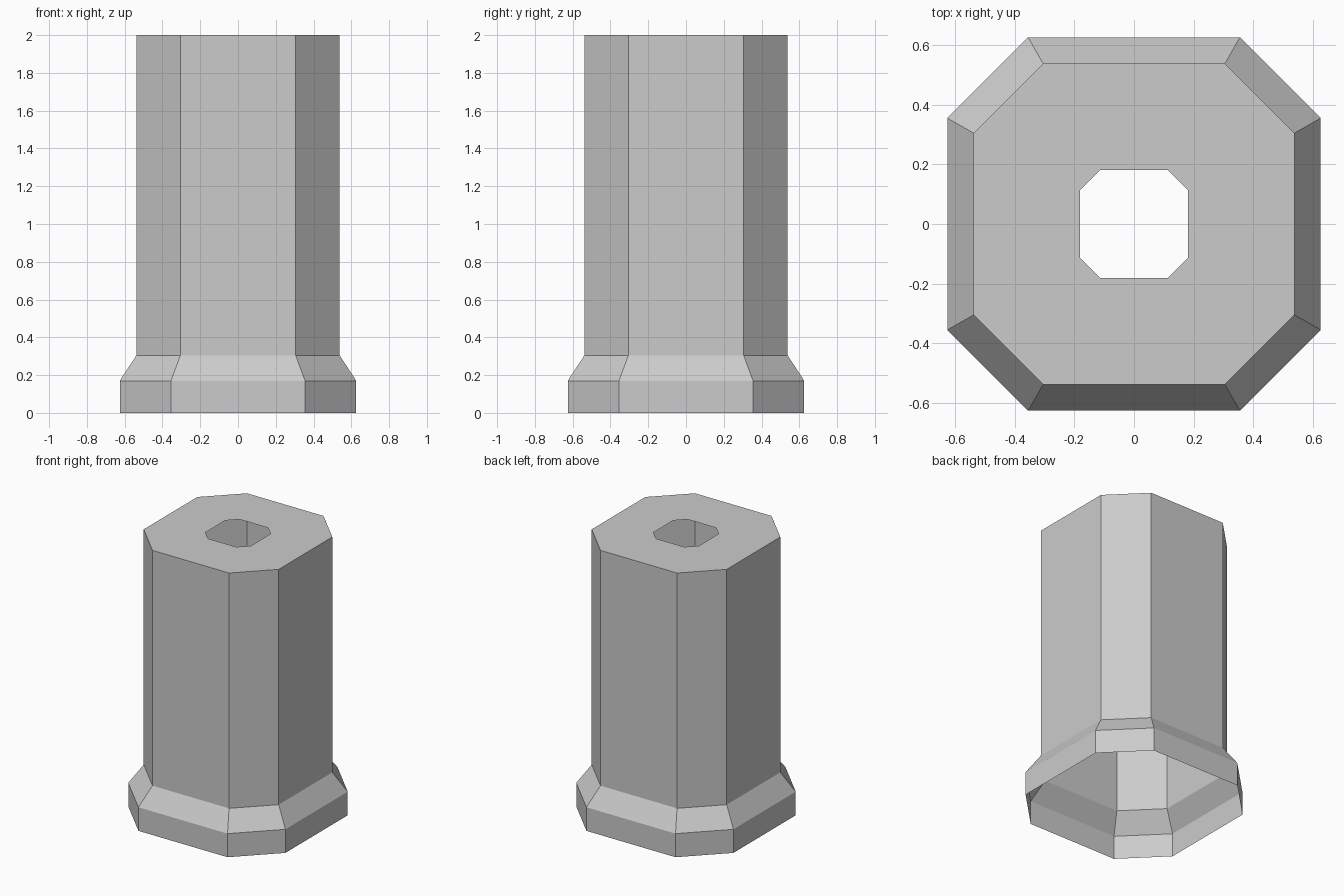
import bpy, bmesh

if "Cube" in bpy.data.objects:
    bpy.data.objects.remove(bpy.data.objects["Cube"])

mat = bpy.data.materials.new("light grey")
mat.diffuse_color = (0.6, 0.6, 0.6, 1)
mat.use_nodes = True
mat.node_tree.nodes["Principled BSDF"].inputs["Base Color"].default_value = mat.diffuse_color


def ring(bm, a, b, z):
    """Octagon with flat sides at distance a and half side length b."""
    pts = [(a, -b), (a, b), (b, a), (-b, a), (-a, b), (-a, -b), (-b, -a), (b, -a)]
    return [bm.verts.new((x, y, z)) for x, y in pts]


# Thin open-bottomed shell: flared foot, straight shaft, top plate with a hole
bm = bmesh.new()
sections = [(0.626, 0.355, 0.0), (0.626, 0.355, 0.17), (0.538, 0.305, 0.305),
            (0.538, 0.305, 2.0), (0.181, 0.113, 2.0)]
rings = [ring(bm, *s) for s in sections]
for low, high in zip(rings, rings[1:]):
    for i in range(8):
        j = (i + 1) % 8
        bm.faces.new((low[i], low[j], high[j], high[i]))

mesh = bpy.data.meshes.new("hollow_column")
bm.to_mesh(mesh)
bm.free()
mesh.materials.append(mat)
bpy.context.collection.objects.link(bpy.data.objects.new("hollow_column", mesh))
